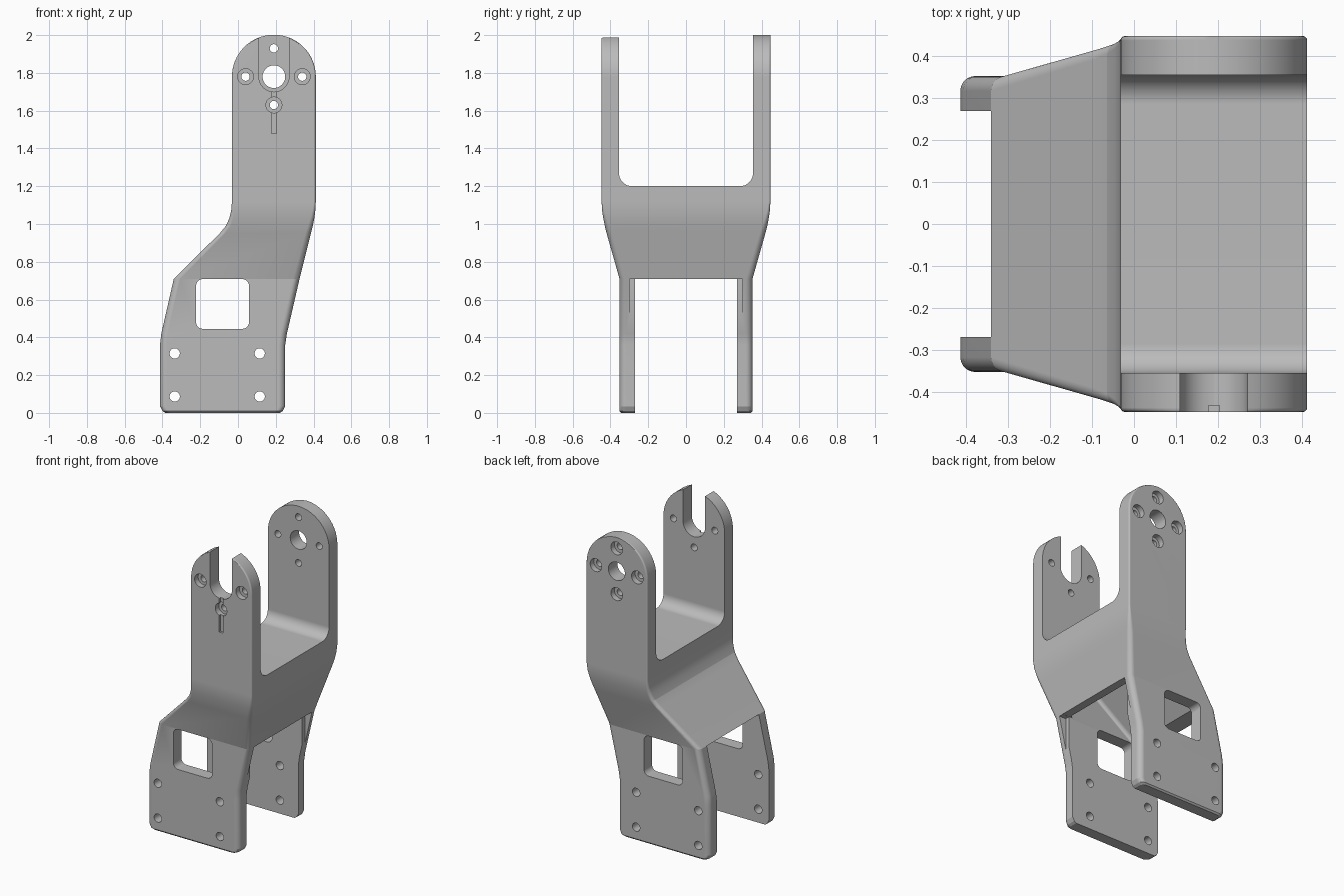
import bpy, bmesh
from math import sin, cos, pi, radians

if "Cube" in bpy.data.objects:
    bpy.data.objects.remove(bpy.data.objects["Cube"])

grey = bpy.data.materials.new("machined_grey")
grey.use_nodes = True
colour = (0.5, 0.5, 0.5, 1)
grey.diffuse_color = colour
grey.node_tree.nodes["Principled BSDF"].inputs["Base Color"].default_value = colour

HUB_X, HUB_Z, HUB_R = 0.19, 1.78, 0.222
OUT = 0.6  # beyond every side


def loft(name, rings):
    """Skin a stack of rings with equal point counts and cap both ends."""
    bm = bmesh.new()
    loops = [[bm.verts.new(p) for p in ring] for ring in rings]
    n = len(loops[0])
    for low, high in zip(loops, loops[1:]):
        for i in range(n):
            j = (i + 1) % n
            bm.faces.new((low[i], low[j], high[j], high[i]))
    bm.faces.new(loops[0][::-1])
    bm.faces.new(loops[-1])
    bmesh.ops.recalc_face_normals(bm, faces=bm.faces)
    mesh = bpy.data.meshes.new(name)
    bm.to_mesh(mesh)
    bm.free()
    mesh.materials.append(grey)
    obj = bpy.data.objects.new(name, mesh)
    bpy.context.collection.objects.link(obj)
    return obj


def rounded(x0, x1, y0, y1, r, seg=8):
    """Rounded rectangle outline."""
    pts = []
    corners = ((x1 - r, y1 - r), (x0 + r, y1 - r), (x0 + r, y0 + r), (x1 - r, y0 + r))
    for k, (cx, cy) in enumerate(corners):
        for i in range(seg + 1):
            a = (k + i / seg) * pi / 2
            pts.append((cx + r * cos(a), cy + r * sin(a)))
    return pts


def circle(x, z, r, seg=40):
    return [(x + r * cos(2 * pi * i / seg), z + r * sin(2 * pi * i / seg)) for i in range(seg)]


def box(x0, x1, z0, z1):
    return [(x0, z0), (x1, z0), (x1, z1), (x0, z1)]


# Bracket body: height, left edge, right edge, half depth, corner radius
levels = [
    (0.0, -0.385, 0.222, 0.343, 0.03),
    (0.01, -0.4, 0.237, 0.352, 0.033),
    (0.035, -0.413, 0.25, 0.352, 0.035),
    (0.36, -0.413, 0.25, 0.352, 0.035),
    (0.42, -0.406, 0.259, 0.352, 0.035),
    (0.71, -0.34, 0.326, 0.352, 0.035),
    (0.95, -0.097, 0.386, 0.42, 0.03),
    (0.99, -0.064, 0.396, 0.43, 0.026),
    (1.03, -0.046, 0.404, 0.438, 0.021),
    (1.07, -0.036, 0.409, 0.444, 0.015),
    (1.12, HUB_X - HUB_R, HUB_X + HUB_R, 0.447, 0.01),
]
for i in range(20):
    a = radians(88) * i / 19
    w = HUB_R * cos(a)
    levels.append((HUB_Z + HUB_R * sin(a), HUB_X - w, HUB_X + w, 0.447, min(0.01, w / 2)))
bracket = loft("fork_bracket", [
    [(x, y, z) for x, y in rounded(xl, xr, -hw, hw, r)] for z, xl, xr, hw, r in levels])


def cut(cutter):
    cutter.hide_render = True
    mod = bracket.modifiers.new("cut", "BOOLEAN")
    mod.operation = "DIFFERENCE"
    mod.solver = "EXACT"
    mod.object = cutter
    bpy.context.view_layer.objects.active = bracket
    bpy.ops.object.modifier_apply(modifier=mod.name)
    bpy.data.objects.remove(cutter)


def cut_y(pts, y0=-OUT, y1=OUT):
    cut(loft("cutter", [[(x, y, z) for x, z in pts] for y in (y0, y1)]))


def cut_x(pts):
    cut(loft("cutter", [[(x, y, z) for y, z in pts] for x in (-OUT, OUT)]))


# Gaps between the upper arms and between the legs
cut_x(rounded(-0.355, 0.355, 1.2, 2.3, 0.07))
cut_x(box(-0.269, 0.269, -0.2, 0.71))

# Hollow underside of the middle block
hollow = ((0.7, -0.24, 0.27, 0.269), (1.0, 0.04, 0.335, 0.345), (1.1, 0.05, 0.345, 0.355))
cut(loft("cutter", [
    [(x, y, z) for x, y in rounded(xl, xr, -hw, hw, 0.03)] for z, xl, xr, hw in hollow]))

# Clearance step on the inner leg edges
cut_y(box(0.277, OUT, 0.4, 0.709), -0.3, 0.3)

# Leg windows and mounting holes
cut_y(rounded(-0.222, 0.058, 0.445, 0.708, 0.035))
for x in (-0.335, 0.115):
    for z in (0.087, 0.315):
        cut_y(circle(x, z, 0.027))

# Open bearing slot in the front arm, round bore in the back arm
cut_y(rounded(HUB_X - 0.08, HUB_X + 0.08, HUB_Z - 0.08, 2.3, 0.0799, 10), -OUT, 0)
cut_y(circle(HUB_X, HUB_Z, 0.06), 0, OUT)

# Counterbored screw holes around the hub
for dx, dz in ((-0.15, 0), (0.15, 0), (0, -0.15), (0, 0.15)):
    x, z = HUB_X + dx, HUB_Z + dz
    for side in (-1, 1):
        if side < 0 and dz > 0:
            continue
        cut_y(circle(x, z, 0.022), 0, side * OUT)
        cut_y(circle(x, z, 0.042), side * 0.41, side * OUT)

# Shallow cable groove below the slot
cut_y(box(HUB_X - 0.013, HUB_X + 0.013, 1.48, 1.72), -OUT, -0.432)

# Shading
bpy.ops.object.select_all(action="DESELECT")
bracket.select_set(True)
bpy.context.view_layer.objects.active = bracket
bpy.ops.object.shade_smooth_by_angle(angle=radians(14))
bracket.modifiers.new("even_shading", "WEIGHTED_NORMAL").keep_sharp = True
